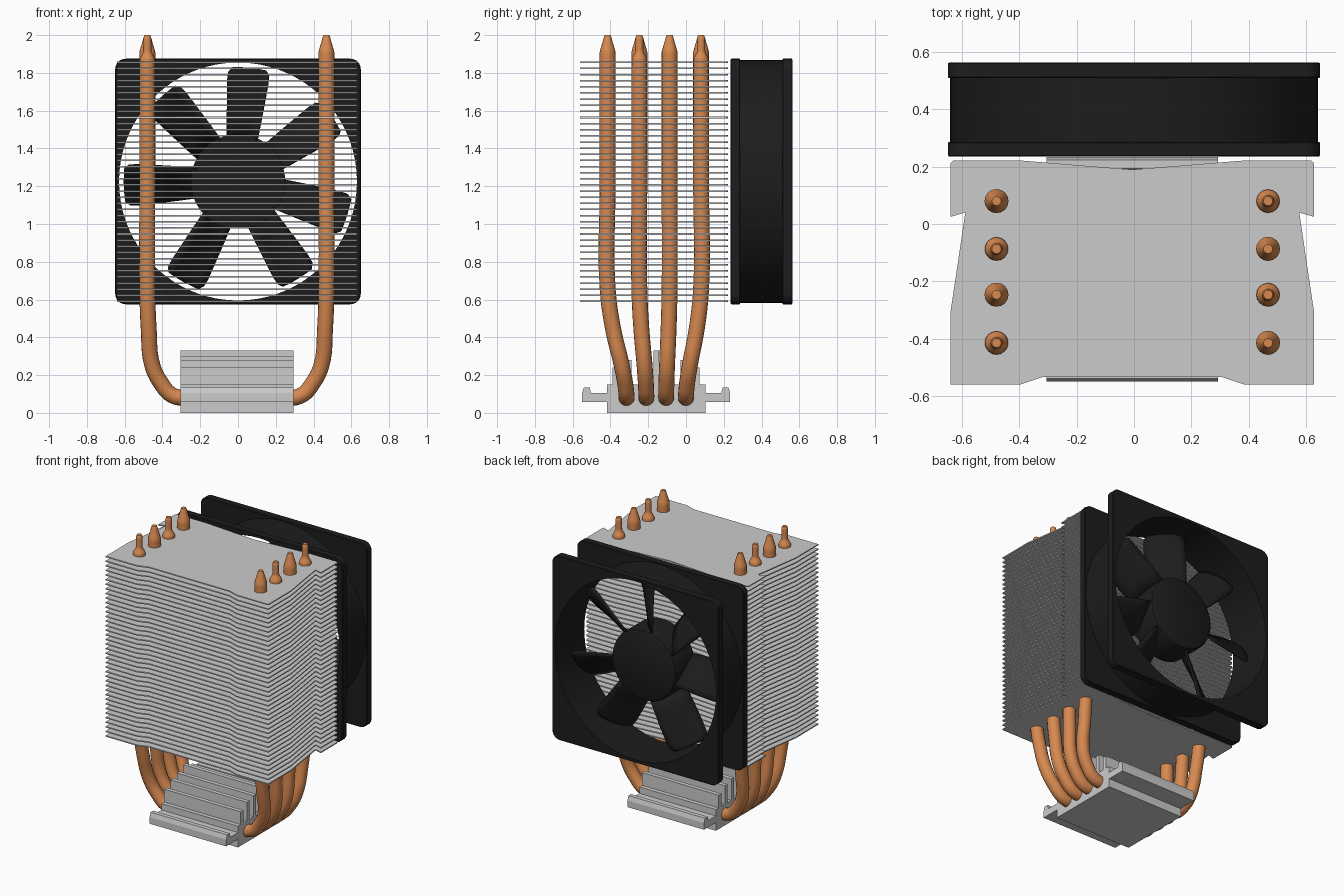
import bpy, bmesh, math
from mathutils import Vector

if "Cube" in bpy.data.objects:
    bpy.data.objects.remove(bpy.data.objects["Cube"])

CX = -0.006            # centre of the heatsink in x
FZ = 1.225             # fan axis height


def material(name, rgb):
    m = bpy.data.materials.new(name)
    m.diffuse_color = (*rgb, 1)
    m.use_nodes = True
    m.node_tree.nodes["Principled BSDF"].inputs["Base Color"].default_value = m.diffuse_color
    return m


BLACK = material("black_plastic", (0.012, 0.012, 0.012))
COPPER = material("copper", (0.68, 0.25, 0.08))


def finish(ob, mat=None, smooth=None):
    if mat:
        ob.data.materials.append(mat)
    bpy.ops.object.select_all(action='DESELECT')
    ob.select_set(True)
    bpy.context.view_layer.objects.active = ob
    if smooth:
        bpy.ops.object.shade_smooth_by_angle(angle=math.radians(smooth))
    return ob


def to_object(name, bm):
    bmesh.ops.recalc_face_normals(bm, faces=bm.faces)
    me = bpy.data.meshes.new(name)
    bm.to_mesh(me)
    bm.free()
    ob = bpy.data.objects.new(name, me)
    bpy.context.collection.objects.link(ob)
    return ob


def prism(name, outline, direction):
    """Extrude a closed 3D outline along a direction."""
    bm = bmesh.new()
    face = bm.faces.new([bm.verts.new(p) for p in outline])
    ext = bmesh.ops.extrude_face_region(bm, geom=[face], use_keep_orig=True)
    moved = [g for g in ext['geom'] if isinstance(g, bmesh.types.BMVert)]
    bmesh.ops.translate(bm, verts=moved, vec=direction)
    return to_object(name, bm)


def skin(name, rings, closed=False):
    """Bridge rings of (x, z) points placed at depth y around the fan axis."""
    bm = bmesh.new()
    loops = [[bm.verts.new((x, y, FZ + z)) for x, z in pts] for y, pts in rings]
    n = len(loops[0])
    pairs = list(zip(loops, loops[1:])) + ([(loops[-1], loops[0])] if closed else [])
    for a, b in pairs:
        for i in range(n):
            j = (i + 1) % n
            bm.faces.new((a[i], a[j], b[j], b[i]))
    if not closed:
        bm.faces.new(loops[0])
        bm.faces.new(loops[-1])
    return to_object(name, bm)


# Cooling fins: one notched sheet, stacked
half = [(0, 0.19), (0.395, 0.222), (0.625, 0.222), (0.635, 0.212), (0.635, 0.025),
        (0.583, 0.04), (0.635, -0.31), (0.635, -0.56), (0.39, -0.56), (0.315, -0.535)]
outline = half + [(-x, y) for x, y in half[:0:-1]]
fins = prism("cooling_fins", [(CX + x, y, 0.586) for x, y in outline], (0, 0, 0.008))
arr = fins.modifiers.new("stack", 'ARRAY')
arr.count = 40
arr.use_relative_offset = False
arr.use_constant_offset = True
arr.constant_offset_displace = (0, 0, 1.266 / 39)

# Base block: extruded profile with ridges and mounting ledges
BY = -0.158
side = [(0.26, 0), (0.26, 0.058), (0.392, 0.058), (0.392, 0.105), (0.382, 0.135),
        (0.352, 0.135), (0.345, 0.105), (0.26, 0.105), (0.26, 0.15)]
for c, h in ((0.215, 0.24), (0.145, 0.28), (0.073, 0.30)):
    side += [(c + 0.015, 0.15), (c + 0.015, h), (c - 0.015, h), (c - 0.015, 0.15)]
side += [(0.015, 0.15), (0.015, 0.33)]
profile = side + [(-y, z) for y, z in reversed(side)]
prism("base_block", [(CX - 0.299, BY + y, z) for y, z in profile], (0.598, 0, 0))

# Heat pipes: four U-shaped tubes with one blunt and one drawn tip each
BLUNT = [(2.0, 0.016), (1.985, 0.021), (1.91, 0.042), (1.86, 0.042)]
DRAWN = [(2.0, 0.016), (1.985, 0.021), (1.91, 0.022), (1.875, 0.04), (1.86, 0.041)]
# x, blend from upper to lower y, z
BEND = [(0.474, 0, 1.2), (0.474, 0, 0.66), (0.467, 0.28, 0.45), (0.447, 0.75, 0.25),
        (0.40, 0.93, 0.155), (0.345, 1, 0.095), (0.27, 1, 0.077), (0.15, 1, 0.077)]


def pipe_side(s, tip, top_y, low_y):
    pts = [(CX + s * 0.474, top_y, z, r) for z, r in tip]
    pts += [(CX + s * x, top_y + (low_y - top_y) * t, z, 0.042) for x, t, z in BEND]
    return pts


for i, (top_y, low_y) in enumerate(((0.08, 0.0), (-0.087, -0.105),
                                    (-0.247, -0.21), (-0.415, -0.315))):
    tips = (BLUNT, DRAWN) if i % 2 == 0 else (DRAWN, BLUNT)
    pts = pipe_side(-1, tips[0], top_y, low_y)
    pts += pipe_side(1, tips[1], top_y, low_y)[::-1]
    cu = bpy.data.curves.new("heat_pipe", 'CURVE')
    cu.dimensions = '3D'
    cu.bevel_depth = 1.0
    cu.bevel_resolution = 6
    cu.resolution_u = 6
    cu.use_fill_caps = True
    sp = cu.splines.new('BEZIER')
    sp.bezier_points.add(len(pts) - 1)
    for bp, (x, y, z, r) in zip(sp.bezier_points, pts):
        bp.co = (x, y, z)
        bp.radius = r
        bp.handle_left_type = bp.handle_right_type = 'AUTO'
    ob = bpy.data.objects.new(f"heat_pipe_{i + 1}", cu)
    bpy.context.collection.objects.link(ob)
    finish(ob)
    bpy.ops.object.convert(target='MESH')
    finish(bpy.context.view_layer.objects.active, COPPER, 40)

# Fan frame: two rounded square flanges joined by a round duct
HALF, CR = 0.65, 0.055
square = []
for q in range(4):
    a0 = q * math.pi / 2
    rot = lambda x, z: (x * math.cos(a0) - z * math.sin(a0), x * math.sin(a0) + z * math.cos(a0))
    k = HALF - CR
    square += [rot(HALF, -k + 2 * k * t / 20) for t in range(20)]
    square += [rot(k + CR * math.cos(b * math.pi / 12), k + CR * math.sin(b * math.pi / 12))
               for b in range(6)]


def scaled(s):
    return [(x * s, z * s) for x, z in square]


def circle(r):
    return [tuple(Vector(p).normalized() * r) for p in square]


frame = skin("fan_frame", [
    (0.235, scaled(0.993)), (0.24, square), (0.283, square), (0.287, scaled(0.995)),
    (0.287, circle(0.642)), (0.51, circle(0.642)),
    (0.51, scaled(0.995)), (0.514, square), (0.56, square), (0.564, scaled(0.993)),
    (0.564, circle(0.63)), (0.235, circle(0.63))], closed=True)
finish(frame, BLACK, 30)

# Fan hub
hub = skin("fan_hub", [(0.26, circle(0.25)), (0.455, circle(0.25)), (0.47, circle(0.244)),
                       (0.48, circle(0.228))])
finish(hub, BLACK, 35)

# Fan blades: seven pitched, slightly curved paddles: radius, half width, pitch depth
STATIONS = [(0.23, 0.078, 0.10), (0.33, 0.088, 0.095), (0.44, 0.098, 0.09),
            (0.54, 0.107, 0.08), (0.585, 0.105, 0.075), (0.605, 0.088, 0.06)]
bm = bmesh.new()
for deg in (84.5, 35, -17, -58, -118.5, -178, 132):
    grid = []
    for r, w, d in STATIONS:
        row = []
        for j in range(7):
            s = j / 3 - 1
            a = math.radians(deg) + s * w / r
            row.append(bm.verts.new((r * math.cos(a), 0.36 + s * d + 0.02 * (1 - s * s),
                                     FZ + r * math.sin(a))))
        grid.append(row)
    for a, b in zip(grid, grid[1:]):
        for j in range(6):
            bm.faces.new((a[j], a[j + 1], b[j + 1], b[j]))
blades = to_object("fan_blades", bm)
sol = blades.modifiers.new("thickness", 'SOLIDIFY')
sol.thickness = 0.014
sol.offset = 0
finish(blades, BLACK, 40)
